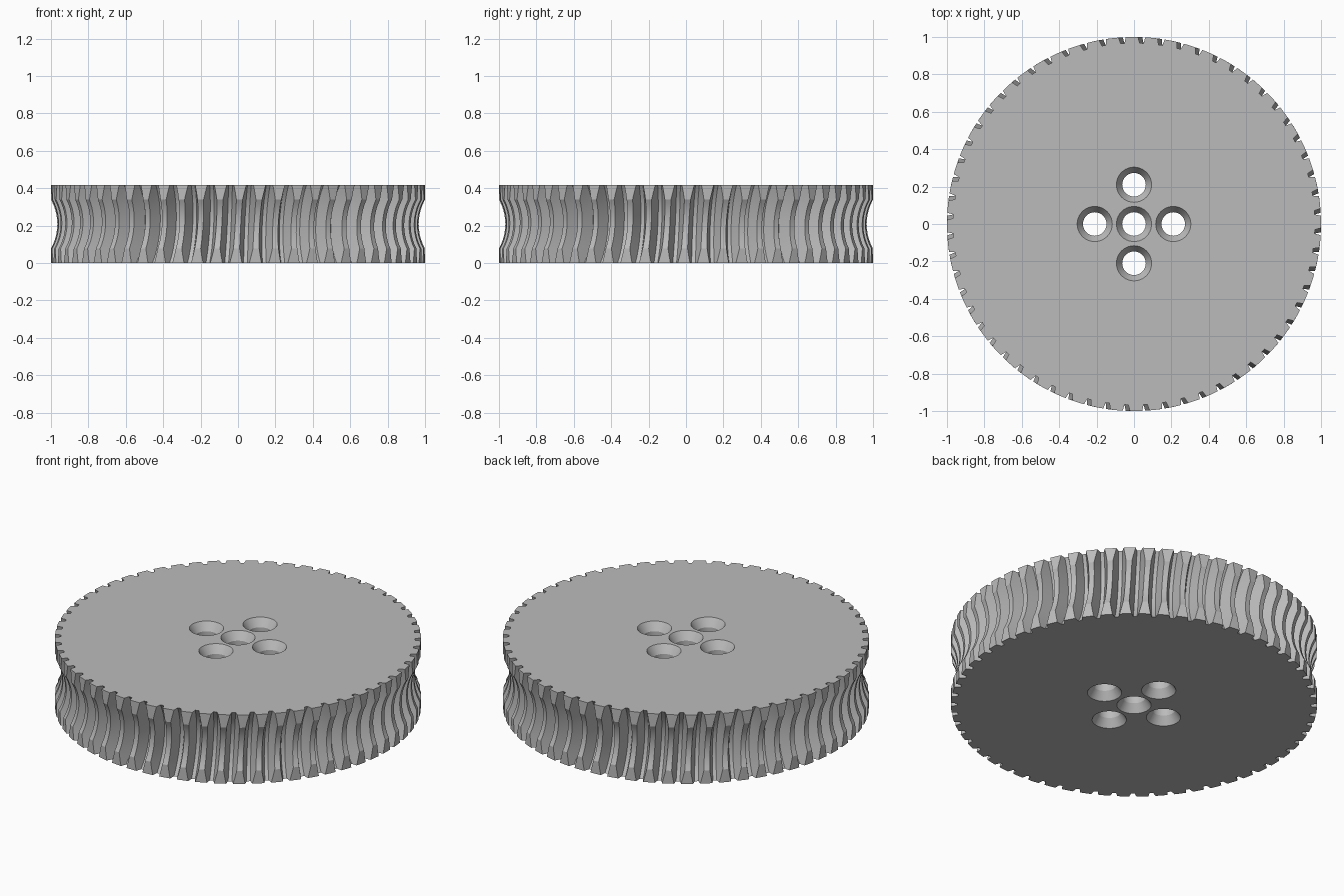
import bpy, bmesh, math

cube = bpy.data.objects.get("Cube")
if cube:
    bpy.data.objects.remove(cube, do_unlink=True)

TEETH = 60
HEIGHT = 0.416
MID = HEIGHT / 2
RIM = 1.0
PITCH_R = 0.935
MODULE = 2 * PITCH_R / TEETH
WORM_R = 0.30                      # pitch radius of the mating worm
AXIS_R = PITCH_R + WORM_R          # distance to the worm axis
THROAT = WORM_R - MODULE           # arc hollowing the tooth tips
ROOT = WORM_R + 1.25 * MODULE      # arc of the groove floors
SLOPE = math.tan(math.radians(20))

steel = bpy.data.materials.new("steel grey")
steel.use_nodes = True
grey = (0.5, 0.5, 0.5, 1)
steel.diffuse_color = grey
steel.node_tree.nodes["Principled BSDF"].inputs["Base Color"].default_value = grey


def make_object(name, bm):
    bmesh.ops.recalc_face_normals(bm, faces=bm.faces)
    mesh = bpy.data.meshes.new(name)
    bm.to_mesh(mesh)
    bm.free()
    mesh.materials.append(steel)
    obj = bpy.data.objects.new(name, mesh)
    bpy.context.collection.objects.link(obj)
    return obj


def bridge(bm, rings):
    for low, high in zip(rings, rings[1:]):
        n = len(low)
        for i in range(n):
            j = (i + 1) % n
            bm.faces.new((low[i], low[j], high[j], high[i]))


def groove_angle(r, dz, side):
    """Angle of a groove wall, following the helical worm thread."""
    reach = math.hypot(AXIS_R - r, dz)
    half = math.pi * MODULE / 4 - (reach - WORM_R) * SLOPE
    shift = MODULE / 2 * math.atan2(dz, AXIS_R - r)
    return math.asin((shift + side * half) / r)


def tooth_section(z):
    """Polar points for one groove and the tooth tip after it."""
    dz = z - MID
    floor = AXIS_R - math.sqrt(ROOT ** 2 - dz ** 2)
    tip = RIM
    if abs(dz) < THROAT:
        tip = min(RIM, AXIS_R - math.sqrt(THROAT ** 2 - dz ** 2))
    radii = [tip, (tip + floor) / 2, floor]
    points = [(r, groove_angle(r, dz, -1)) for r in radii]
    points += [(r, groove_angle(r, dz, 1)) for r in reversed(radii)]
    start, end = points[-1][1], points[0][1] + math.tau / TEETH
    points.append((tip, (start + end) / 2))
    return points


# Toothed wheel: stacked cross-sections with a hollowed rim
edge = math.sqrt(THROAT ** 2 - (AXIS_R - RIM) ** 2)
STEPS = 12
levels = [0, (MID - edge) / 2]
levels += [MID - edge + 2 * edge * i / STEPS for i in range(STEPS + 1)]
levels += [HEIGHT - levels[1], HEIGHT]

bm = bmesh.new()
rings = []
for z in levels:
    section = tooth_section(z)
    ring = []
    for k in range(TEETH):
        base = (k + 0.5) * math.tau / TEETH
        for r, a in section:
            ring.append(bm.verts.new((r * math.cos(base + a), r * math.sin(base + a), z)))
    rings.append(ring)
bridge(bm, rings)
bm.faces.new(rings[0])
bm.faces.new(rings[-1])
wheel = make_object("worm_wheel", bm)

# Countersunk bolt holes: one in the centre and four around it
BORE, SINK, DEPTH, OVER = 0.063, 0.094, 0.048, 0.012
flare = SINK + (SINK - BORE) * OVER / DEPTH
profile = [(flare, -OVER), (BORE, DEPTH), (BORE, HEIGHT - DEPTH), (flare, HEIGHT + OVER)]
SIDES = 40
bm = bmesh.new()
for cx, cy in [(0, 0), (0.21, 0), (-0.21, 0), (0, 0.21), (0, -0.21)]:
    rings = []
    for r, z in profile:
        rings.append([bm.verts.new((cx + r * math.cos(math.tau * i / SIDES),
                                    cy + r * math.sin(math.tau * i / SIDES), z))
                      for i in range(SIDES)])
    bridge(bm, rings)
    bm.faces.new(rings[0])
    bm.faces.new(rings[-1])
cutter = make_object("hole_cutter", bm)
cutter.hide_render = True

cut = wheel.modifiers.new("holes", 'BOOLEAN')
cut.operation = 'DIFFERENCE'
cut.solver = 'EXACT'
cut.object = cutter
bpy.ops.object.select_all(action='DESELECT')
bpy.context.view_layer.objects.active = wheel
wheel.select_set(True)
bpy.ops.object.modifier_apply(modifier=cut.name)
bpy.data.objects.remove(cutter, do_unlink=True)
bpy.ops.object.shade_smooth_by_angle(angle=math.radians(25))
